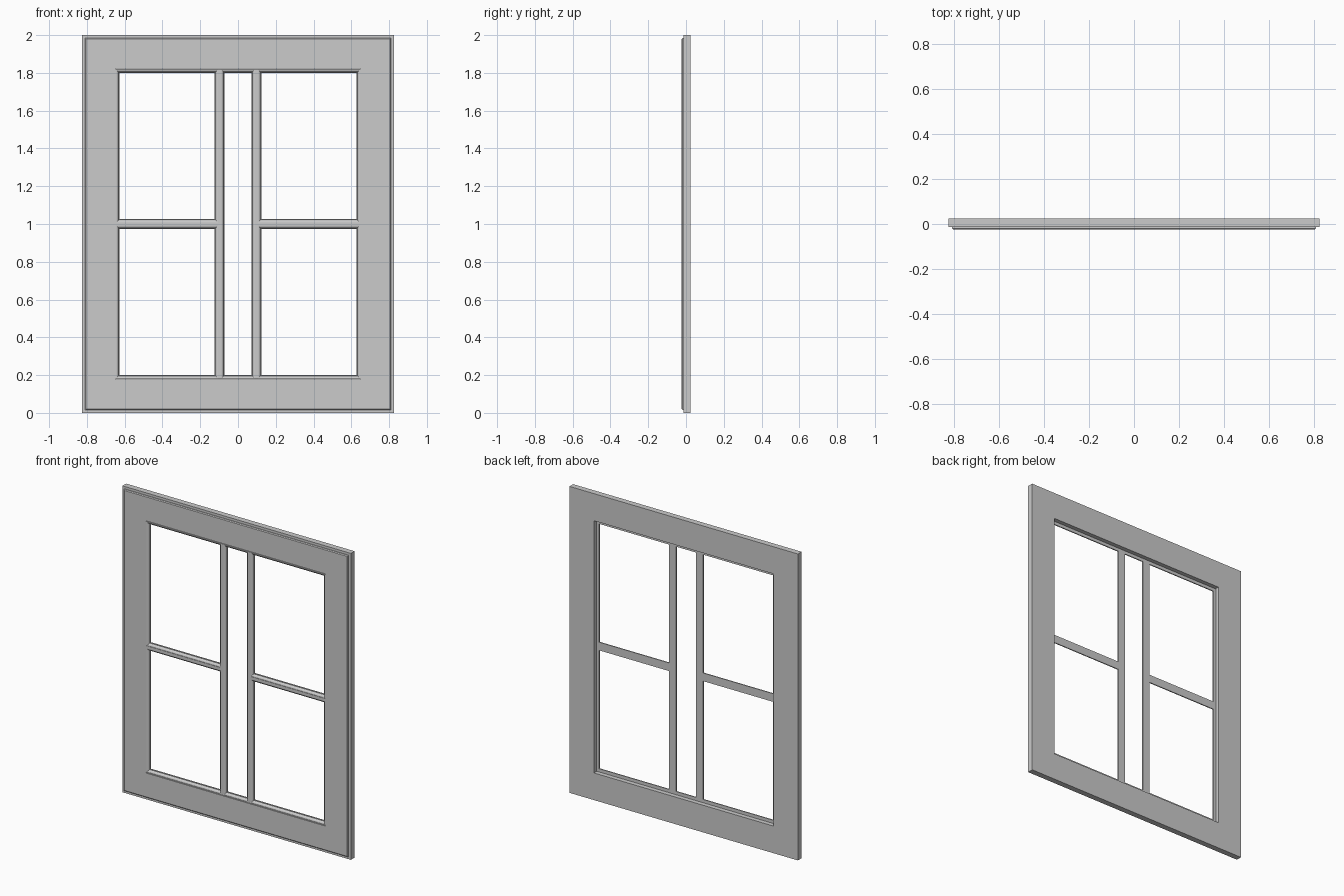
import bpy
import bmesh
import math

cube = bpy.data.objects.get("Cube")
if cube:
    bpy.data.objects.remove(cube, do_unlink=True)

# Main dimensions
HALF_W, HEIGHT = 0.825, 2.0
FRONT, BACK, REBATE = -0.024, 0.024, 0.0
OPEN_X, OPEN_LOW, OPEN_HIGH = 0.648, 0.18, 1.82
BAR_X, BAR_Z = 0.0975, 1.0      # bar centre lines
FLAT = 0.0055                   # half width of the flat on each bar
MOULD = 0.021                   # moulding width

paint = bpy.data.materials.new("grey_paint")
paint.use_nodes = True
colour = (0.6, 0.6, 0.6, 1)
paint.diffuse_color = colour
paint.node_tree.nodes["Principled BSDF"].inputs["Base Color"].default_value = colour


def finish(name, bm):
    bmesh.ops.recalc_face_normals(bm, faces=bm.faces)
    mesh = bpy.data.meshes.new(name)
    bm.to_mesh(mesh)
    bm.free()
    mesh.materials.append(paint)
    obj = bpy.data.objects.new(name, mesh)
    bpy.context.collection.objects.link(obj)


def mitred_ring(name, x0, x1, z0, z1, profile):
    """Sweep a closed profile of (inset, depth) around a rectangle."""
    bm = bmesh.new()
    loops = []
    for d, y in profile:
        corners = ((x0 + d, z0 + d), (x1 - d, z0 + d),
                   (x1 - d, z1 - d), (x0 + d, z1 - d))
        loops.append([bm.verts.new((x, y, z)) for x, z in corners])
    for i, a in enumerate(loops):
        b = loops[(i + 1) % len(loops)]
        for k in range(4):
            n = (k + 1) % 4
            bm.faces.new((a[k], a[n], b[n], b[k]))
    finish(name, bm)


def box(name, x0, x1, z0, z1):
    bm = bmesh.new()
    bmesh.ops.create_cube(bm, size=1)
    for v in bm.verts:
        v.co = (x1 if v.co.x > 0 else x0,
                REBATE if v.co.y > 0 else FRONT,
                z1 if v.co.z > 0 else z0)
    finish(name, bm)


# Outer frame: stepped front edge, rebated opening at the back
border = HALF_W - OPEN_X
mitred_ring("outer_frame", -HALF_W, HALF_W, 0, HEIGHT, [
    (0, BACK), (0, -0.014), (0.016, -0.014), (0.016, -0.019),
    (0.021, FRONT), (border, FRONT), (border, BACK)])

# Rounded moulding between two small fillets
moulding = [(0, REBATE), (0, FRONT), (0.003, FRONT), (0.003, -0.021)]
for i in range(1, 6):
    a = math.pi / 2 * i / 5
    moulding.append((0.003 + 0.014 * math.sin(a), -0.007 - 0.014 * math.cos(a)))
moulding += [(MOULD, -0.007), (MOULD, REBATE)]

# Flat cores of the glazing bars and the mouldings around the side panes
inner, outer = BAR_X - FLAT, BAR_X + FLAT
for side, s in (("left", 1), ("right", -1)):
    xa, xb = sorted((s * inner, s * outer))
    box(side + "_upright_bar", xa, xb, OPEN_LOW, OPEN_HIGH)
    xa, xb = sorted((s * outer, s * OPEN_X))
    box(side + "_cross_bar", xa, xb, BAR_Z - FLAT, BAR_Z + FLAT)
    mitred_ring(side + "_lower_moulding", xa, xb, OPEN_LOW, BAR_Z - FLAT, moulding)
    mitred_ring(side + "_upper_moulding", xa, xb, BAR_Z + FLAT, OPEN_HIGH, moulding)

# Tall narrow pane in the middle
mitred_ring("middle_moulding", -inner, inner, OPEN_LOW, OPEN_HIGH, moulding)
